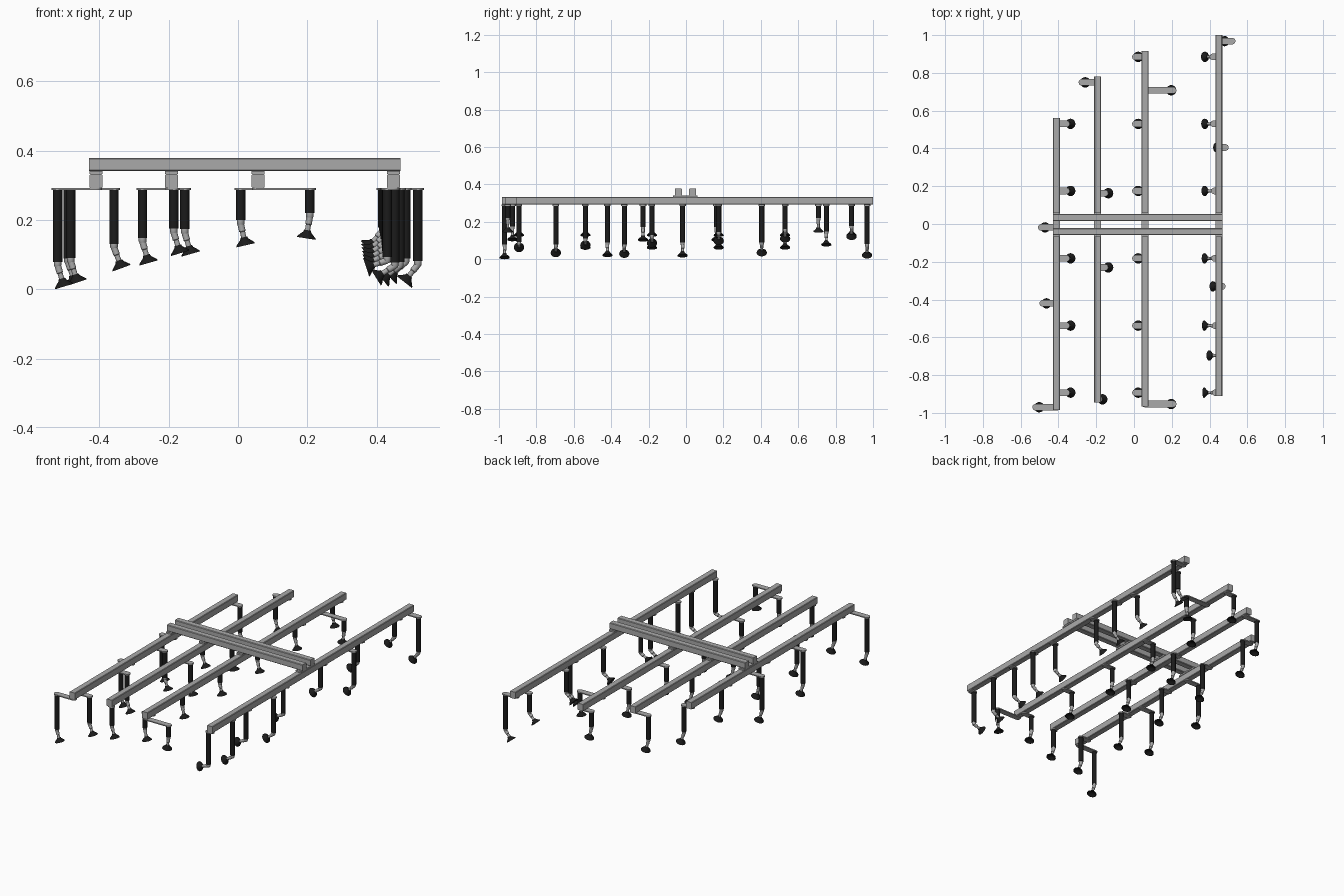
import bpy, bmesh
from math import sin, cos, radians, pi
from mathutils import Matrix, Vector

if "Cube" in bpy.data.objects:
    bpy.data.objects.remove(bpy.data.objects["Cube"])


def material(name, v):
    m = bpy.data.materials.new(name)
    m.diffuse_color = (v, v, v, 1)
    m.use_nodes = True
    m.node_tree.nodes["Principled BSDF"].inputs["Base Color"].default_value = m.diffuse_color
    return m


BLACK = material("black_rubber", 0.011)
METAL = material("dark_grey_metal", 0.40)


def finish(name, bm, mat=METAL, smooth=False):
    bmesh.ops.recalc_face_normals(bm, faces=bm.faces)
    me = bpy.data.meshes.new(name)
    bm.to_mesh(me)
    bm.free()
    if smooth:
        me.shade_smooth()
        me.set_sharp_from_angle(angle=radians(35))
    me.materials.append(mat)
    ob = bpy.data.objects.new(name, me)
    bpy.context.collection.objects.link(ob)
    return ob


def lathe(name, profile, loc, tilt=0, mat=METAL, n=20):
    """Spin (radius, height) points round a local z axis, tilted about y."""
    bm = bmesh.new()
    vs = [bm.verts.new((r, 0, h)) for r, h in profile]
    es = [bm.edges.new(p) for p in zip(vs, vs[1:])]
    bmesh.ops.spin(bm, geom=vs + es, axis=(0, 0, 1), cent=(0, 0, 0),
                   angle=2 * pi, steps=n)
    bmesh.ops.remove_doubles(bm, verts=bm.verts, dist=1e-5)
    bm.transform(Matrix.Translation(loc) @ Matrix.Rotation(-tilt, 4, 'Y'))
    return finish(name, bm, mat, True)


def beam(name, a, b, w, h, c=0.003):
    """Closed rectangular beam with chamfered long edges from a to b."""
    a, b = Vector(a), Vector(b)
    side = Vector((0, 0, 1)).cross(b - a).normalized()
    x, z = w / 2, h / 2
    pts = [(x - c, z), (x, z - c), (x, c - z), (x - c, -z),
           (c - x, -z), (-x, c - z), (-x, z - c), (c - x, z)]
    bm = bmesh.new()
    r, s = [[bm.verts.new(p + side * u + Vector((0, 0, v))) for u, v in pts] for p in (a, b)]
    for i in range(8):
        j = (i + 1) % 8
        bm.faces.new((r[i], r[j], s[j], s[i]))
    bm.faces.new(r)
    bm.faces.new(s)
    return finish(name, bm)


def box(name, loc, size):
    bm = bmesh.new()
    bmesh.ops.create_cube(bm, size=1)
    bm.transform(Matrix.Translation(loc) @ Matrix.Diagonal((*size, 1)))
    return finish(name, bm)


def arm_bar(x0, x1, y):
    """Flat bar with rounded ends under a beam."""
    r, lo, hi = 0.0175, 0.286, 0.292
    x0, x1 = min(x0, x1), max(x0, x1)
    arc = [-pi / 2 + pi * i / 10 for i in range(11)]
    pts = [(x1 + r * cos(t), y + r * sin(t)) for t in arc]
    pts += [(x0 - r * cos(t), y - r * sin(t)) for t in arc]
    bm = bmesh.new()
    f = bm.faces.new([bm.verts.new((x, q, lo)) for x, q in pts])
    ext = bmesh.ops.extrude_face_region(bm, geom=[f])
    bmesh.ops.translate(bm, vec=(0, 0, hi - lo),
                        verts=[v for v in ext["geom"] if isinstance(v, bmesh.types.BMVert)])
    bm.faces.new([e for e in bm.verts][:len(pts)]) if len(bm.faces) == len(pts) + 1 else None
    return finish("arm_bar", bm, smooth=True)


def gripper(beam_x, x, y, z, deg):
    """Suction cup with rim centre x, y, z, hung from the beam by an arm and post."""
    t = radians(deg)
    px, pz = x - 0.064 * sin(t), z + 0.064 * cos(t)
    arm_bar(beam_x, px, y)
    bot = pz + 0.01
    lathe("post", [(0, 0.2865), (0.0135, 0.2865), (0.0135, bot), (0, bot)],
          (px, y, 0), 0, BLACK)
    # knuckle, then the tilted rod
    lathe("knuckle", [(0, bot + 0.001), (0.011, bot), (0.011, pz),
                      (0.007, pz - 0.007), (0, pz - 0.008)], (px, y, 0))
    lathe("cup_rod", [(0, 0.066), (0.0095, 0.064), (0.0095, 0.042), (0.0075, 0.04),
                      (0.0075, 0.018), (0, 0.018)], (x, y, z), t)
    # rubber cup, hollow below
    lathe("suction_cup", [(0, 0.024), (0.010, 0.024), (0.012, 0.018), (0.0265, 0.004),
                          (0.0275, 0), (0.025, 0), (0.012, 0.010), (0, 0.011)],
          (x, y, z), t, BLACK)


# long beams: x, front end, back end
A, B, C, D = -0.41, -0.192, 0.058, 0.449
for x, y0, y1 in [(A, -0.985, 0.56), (B, -0.945, 0.78), (C, -0.965, 0.917), (D, -0.91, 1.0)]:
    beam("long_beam", (x, y0, 0.3125), (x, y1, 0.3125), 0.037, 0.041)
    box("clamp_plate", (x, -0.004, 0.3375), (0.037, 0.13, 0.009))

# pair of cross beams
for y in (-0.041, 0.035):
    beam("cross_beam", (-0.43, y, 0.3605), (0.469, y, 0.3605), 0.037, 0.037)

# regular rows of cups
rows = [0.885, 0.53, 0.175, -0.182, -0.538, -0.893]
for i, y in enumerate(rows):
    if i:
        gripper(A, -0.336, y, 0.061, 20)
    gripper(C, 0.022, y, 0.127, 13)
    gripper(D, 0.375 - 0.001 * i, y, 0.121 - 0.0115 * i, -42 - 6 * i)

# individually placed cups: beam, rim centre, tilt
for g in [(A, -0.471, -0.018, 0.018, 18), (A, -0.463, -0.42, 0.020, 18),
          (A, -0.502, -0.97, 0.008, 17),
          (B, -0.258, 0.75, 0.076, 16), (B, -0.136, 0.163, 0.102, 16),
          (B, -0.136, -0.23, 0.102, 16), (B, -0.167, -0.928, 0.104, 17),
          (C, 0.197, 0.708, 0.147, -9), (C, 0.197, -0.953, 0.147, -9),
          (D, 0.480, 0.968, 0.021, -38), (D, 0.438, 0.405, 0.035, -46),
          (D, 0.417, -0.33, 0.029, -52), (D, 0.398, -0.696, 0.034, -58)]:
    gripper(*g)
